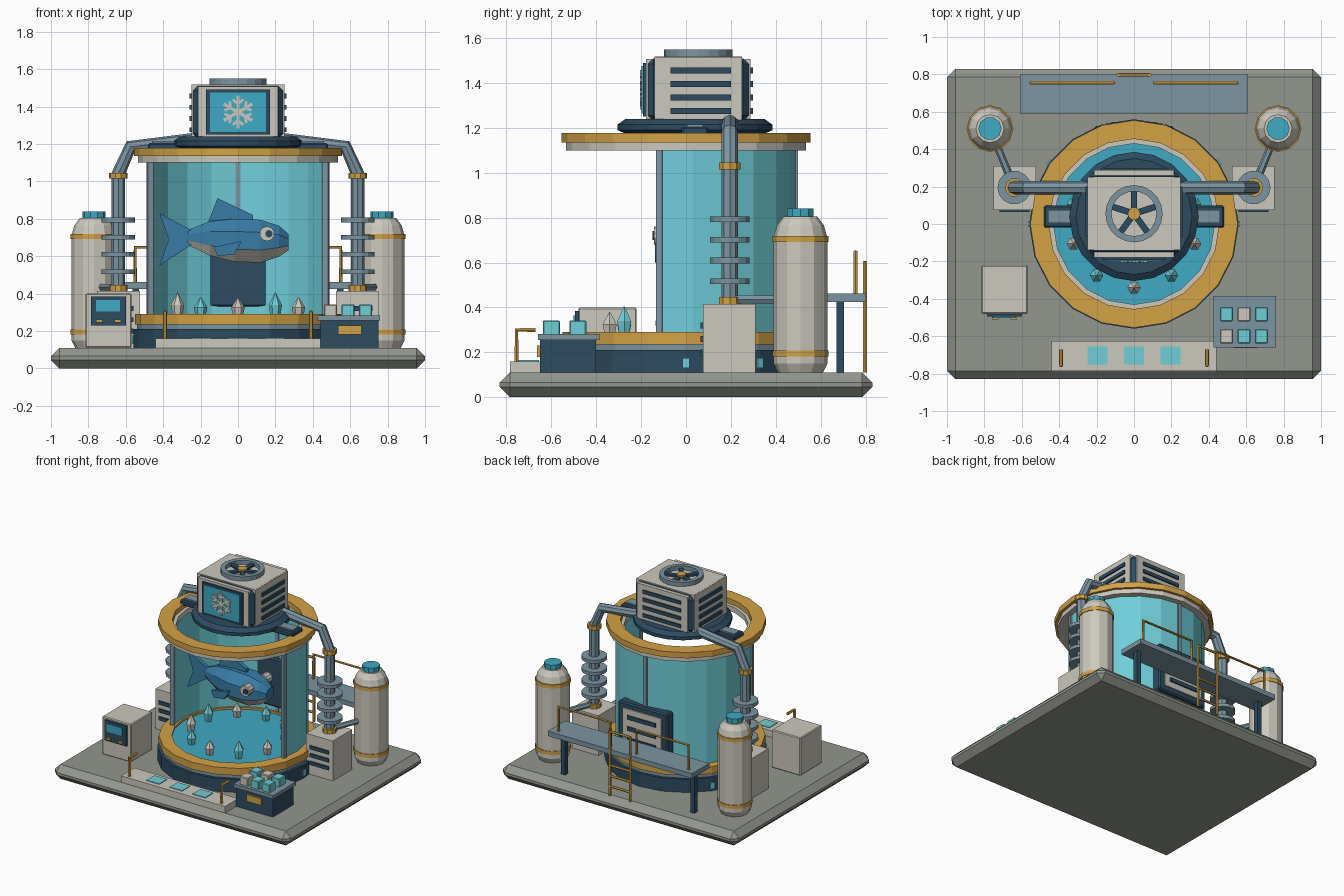
import bpy, bmesh, math
from mathutils import Vector, Matrix

if "Cube" in bpy.data.objects:
    bpy.data.objects.remove(bpy.data.objects["Cube"])

def mat(name, rgb):
    m = bpy.data.materials.new(name)
    m.diffuse_color = (*rgb, 1)
    m.use_nodes = True
    m.node_tree.nodes["Principled BSDF"].inputs["Base Color"].default_value = m.diffuse_color
    return m

STONE = mat("stone", (0.29, 0.31, 0.27))
CREAM = mat("cream", (0.60, 0.58, 0.51))
NAVY = mat("navy", (0.025, 0.07, 0.12))
STEEL = mat("steel", (0.20, 0.30, 0.36))
GOLD = mat("gold", (0.65, 0.36, 0.06))
GLASS = mat("glass", (0.16, 0.62, 0.70))
WATER = mat("water", (0.05, 0.40, 0.55))
BLUE = mat("fish_blue", (0.04, 0.20, 0.38))

def finish(name, bm, *mats):
    bmesh.ops.recalc_face_normals(bm, faces=bm.faces[:])
    me = bpy.data.meshes.new(name)
    bm.to_mesh(me)
    bm.free()
    for m in mats:
        me.materials.append(m)
    ob = bpy.data.objects.new(name, me)
    bpy.context.collection.objects.link(ob)
    return ob

def box(name, x, y, z, m, bevel=0.0, xf=None):
    """Box from (min, max) ranges, optionally chamfered and transformed."""
    bm = bmesh.new()
    bmesh.ops.create_cube(bm, size=1)
    for v in bm.verts:
        v.co = [(a + b) / 2 + c * (b - a) for (a, b), c in zip((x, y, z), v.co)]
    if bevel:
        bmesh.ops.bevel(bm, geom=bm.edges[:], offset=bevel, segments=1, affect='EDGES')
    if xf:
        bm.transform(xf)
    return finish(name, bm, m)

def lathe(name, profile, n, m, at=(0, 0), ring=False, arc=None):
    """Turn an (r, z) profile about z; ring closes the profile; arc is in degrees."""
    bm = bmesh.new()
    a0, a1 = arc or (0, 360)
    rows = []
    for i in range(n + 1 if arc else n):
        a = math.radians(a0 + (a1 - a0) * i / n)
        rows.append([bm.verts.new((at[0] + r * math.cos(a), at[1] + r * math.sin(a), z)) for r, z in profile])
    k = len(profile)
    for i in range(n):
        p, q = rows[i], rows[(i + 1) % len(rows)]
        for j in range(k if ring else k - 1):
            bm.faces.new((p[j], q[j], q[(j + 1) % k], p[(j + 1) % k]))
    if arc:
        bm.faces.new(rows[0])
        bm.faces.new(rows[-1])
    elif not ring:
        bm.faces.new([r[0] for r in rows])
        bm.faces.new([r[-1] for r in rows])
    return finish(name, bm, m)

def disc(name, at, z0, z1, r, n, m):
    return lathe(name, [(r, z0), (r, z1)], n, m, at)

def hoop(name, z0, z1, r0, r1, n, m, at=(0, 0), arc=None):
    return lathe(name, [(r0, z0), (r1, z0), (r1, z1), (r0, z1)], n, m, at, True, arc)

def pipe(name, pts, r, m, res=2):
    cu = bpy.data.curves.new(name, 'CURVE')
    cu.dimensions = '3D'
    cu.bevel_depth, cu.bevel_resolution, cu.use_fill_caps = r, res, True
    sp = cu.splines.new('POLY')
    sp.use_smooth = False
    sp.points.add(len(pts) - 1)
    for p, c in zip(sp.points, pts):
        p.co = (*c, 1)
    cu.materials.append(m)
    ob = bpy.data.objects.new(name, cu)
    bpy.context.collection.objects.link(ob)
    return ob

def plate(name, pts, y, t, m):
    """Flat outline in x, z given thickness along y."""
    bm = bmesh.new()
    a, b = [[bm.verts.new((x, y + s * t / 2, z)) for x, z in pts] for s in (-1, 1)]
    bm.faces.new(a)
    bm.faces.new(b)
    for i in range(len(pts)):
        j = (i + 1) % len(pts)
        bm.faces.new((a[i], a[j], b[j], b[i]))
    return finish(name, bm, m)

# Base slab
box("base_slab", (-1, 1), (-.83, .83), (0, .11), STONE, .045)

# Main tank: plinth, open-front glass, rims and posts
disc("tank_plinth", (0, 0), .11, .21, .56, 20, NAVY)
disc("plinth_step", (0, 0), .21, .235, .54, 20, STEEL)
hoop("lower_rim", .235, .29, .46, .55, 20, GOLD)
disc("tank_floor", (0, 0), .23, .275, .465, 20, WATER)
hoop("tank_glass", .28, 1.11, .475, .49, 12, GLASS, arc=(-14, 194))
hoop("upper_rim_lower", 1.1, 1.14, .43, .535, 20, CREAM)
hoop("upper_rim", 1.135, 1.178, .455, .555, 20, GOLD)
for a in (-14, 90, 194):
    rot = Matrix.Rotation(math.radians(a), 4, 'Z')
    box("tank_post", (.47, .50), (-.014, .014), (.28, 1.11), STEEL, xf=rot)
for a in (0, 36, 144, 180):
    rot = Matrix.Rotation(math.radians(a), 4, 'Z')
    box("plinth_light", (.53, .567), (-.016, .016), (.13, .175), GLASS, xf=rot)

# Crystals around the tank floor
for i in range(10):
    a = math.radians(198 + 36 * i)
    h = .1 + .025 * (i % 3 == 0)
    lathe("crystal", [(.024, .27), (.036, .27 + h * .55), (.002, .28 + h)], 6, (CREAM, GLASS)[i % 2],
          (.34 * math.cos(a), .34 * math.sin(a)))

# Fish: lofted octagonal body with pale belly
bm = bmesh.new()
loops = []
for x, zc, rz, ry in [(-.27, .70, .04, .02), (-.15, .695, .095, .08), (-.02, .685, .118, .125),
                      (.12, .68, .118, .125), (.22, .68, .085, .09), (.27, .675, .045, .05)]:
    loops.append([bm.verts.new((x, ry * math.cos(math.radians(22.5 + 45 * k)),
                                zc + 1.05 * rz * math.sin(math.radians(22.5 + 45 * k)))) for k in range(8)])
for p, q in zip(loops, loops[1:]):
    for k in range(8):
        f = bm.faces.new((p[k], p[(k + 1) % 8], q[(k + 1) % 8], q[k]))
        f.material_index = int(k in (4, 5, 6))
bm.faces.new(loops[0])
bm.faces.new(loops[-1])
finish("fish_body", bm, BLUE, CREAM)
plate("fish_tail", [(-.25, .74), (-.42, .83), (-.37, .69), (-.42, .55), (-.25, .66)], 0, .03, BLUE)
plate("fish_back_fin", [(-.16, .78), (-.11, .91), (.08, .82), (.08, .78)], 0, .03, BLUE)
for s in (-1, 1):
    plate("fish_side_fin", [(.02, .68), (-.13, .65), (-.11, .6), (-.02, .61)], s * .128, .02, BLUE)
    for nm, r, d, m in (("fish_eye", .04, .142, CREAM), ("fish_pupil", .02, .15, NAVY)):
        bm = bmesh.new()
        bmesh.ops.create_cone(bm, cap_ends=True, segments=10, radius1=r, radius2=r, depth=.06,
                              matrix=Matrix.Translation((.155 + (r < .03) * .01, s * (d - .03), .72))
                              @ Matrix.Rotation(math.pi / 2, 4, 'X'))
        finish(nm, bm, m)

# Cooling unit deck and bridge beam
C = (0, .04)
lathe("cooler_deck", [(.31, 1.175), (.345, 1.19), (.345, 1.215), (.31, 1.24)], 20, NAVY, C)
box("bridge_beam", (-.48, .48), (-.02, .10), (1.165, 1.205), NAVY, .008)
box("bridge_top", (-.46, .46), (.005, .075), (1.2, 1.215), STEEL)

# Cooling unit housing
box("cooler_housing", (-.24, .24), (-.17, .28), (1.23, 1.51), NAVY, .025)
box("cooler_roof", (-.24, .24), (-.14, .25), (1.48, 1.518), CREAM)
box("cooler_front_panel", (-.215, .215), (-.178, -.15), (1.24, 1.508), CREAM)
box("cooler_back_panel", (-.215, .215), (.26, .288), (1.24, 1.508), CREAM)
box("display_frame", (-.17, .17), (-.192, -.17), (1.25, 1.49), NAVY)
box("display_screen", (-.15, .15), (-.198, -.18), (1.265, 1.475), WATER)
for k in range(4):
    z = 1.276 + .06 * k
    box("back_louvre", (-.16, .16), (.28, .298), (z - .013, z + .013), NAVY)
for s in (-1, 1):
    box("cooler_side_panel", sorted((s * .2, s * .248)), (-.14, .25), (1.235, 1.517), CREAM)
    for k in range(4):
        z = 1.276 + .06 * k
        box("side_louvre", sorted((s * .24, s * .26)), (-.07, .2), (z - .013, z + .013), NAVY)

# Snowflake on the display
for k in range(6):
    turn = Matrix.Translation((0, 0, 1.37)) @ Matrix.Rotation(k * math.pi / 3, 4, 'Y')
    box("snowflake_arm", (-.009, .009), (-.206, -.19), (0, .088), CREAM, xf=turn)
    for s in (-1, 1):
        twig = turn @ Matrix.Translation((0, 0, .045)) @ Matrix.Rotation(s * .9, 4, 'Y')
        box("snowflake_twig", (-.007, .007), (-.205, -.19), (0, .036), CREAM, xf=twig)

# Roof fan
F = (0, .055)
hoop("fan_ring", 1.515, 1.55, .12, .153, 20, STEEL, F)
disc("fan_hub", F, 1.515, 1.547, .034, 10, GOLD)
for k in range(5):
    turn = Matrix.Translation((*F, 0)) @ Matrix.Rotation(k * math.tau / 5 + math.pi / 10, 4, 'Z')
    box("fan_blade", (.02, .125), (-.017, .017), (1.52, 1.535), NAVY, xf=turn)

# Mirrored side equipment: pump boxes, finned pipes, gas tanks
for s in (-1, 1):
    P, T = (s * .64, .195), (s * .77, .51)
    box("pump_box", sorted((s * .525, s * .75)), (.075, .31), (.11, .415), CREAM)
    for z in (.2, .26, .32):
        box("pump_vent", sorted((s * .56, s * .72)), (.064, .08), (z - .013, z + .013), NAVY)
    pipe("coolant_pipe", [(*P, .4), (*P, 1.04), (s * .575, .195, 1.185), (s * .22, .195, 1.225)], .036, STEEL)
    for z in (.43, 1.03):
        disc("pipe_collar", P, z - .016, z + .016, .05, 10, GOLD)
    for k in range(4):
        disc("cooling_fin", P, .505 + .092 * k, .53 + .092 * k, .09, 14, STEEL)
    lathe("gas_tank", [(.1, .11), (.12, .15), (.12, .71), (.105, .765), (.075, .805)], 12, CREAM, T)
    disc("gas_tank_cap", T, .8, .84, .062, 10, WATER)
    for z in (.195, .705):
        disc("gas_tank_band", T, z - .014, z + .014, .125, 12, GOLD)
    pipe("feed_pipe", [(*P, .435), (*T, .435)], .02, STEEL, 1)

# Control console
box("console", (-.815, -.57), (-.48, -.22), (.11, .4), CREAM, .006)
box("console_panel", (-.785, -.6), (-.495, -.47), (.23, .385), NAVY)
box("console_screen", (-.76, -.63), (-.502, -.48), (.305, .365), WATER)
for x in (-.76, -.66):
    box("console_button", (x, x + .035), (-.51, -.48), (.245, .262), GOLD)

# Ice crate
box("crate", (.44, .75), (-.65, -.4), (.11, .27), NAVY)
box("crate_rim", (.425, .76), (-.66, -.385), (.255, .282), STEEL)
box("crate_label", (.535, .66), (-.664, -.64), (.18, .23), GOLD)
for i in range(3):
    for j in range(2):
        x, y = .495 + .093 * i, -.6 + .118 * j
        box("ice_cube", (x - .035, x + .035), (y - .038, y + .038), (.27, .342), (CREAM, GLASS)[(i == 2) or (i + j) % 2], .005)

# Front step with lit pads and grab rails
box("front_step", (-.44, .44), (-.785, -.625), (.11, .16), CREAM)
for x in (-.195, 0, .195):
    box("step_pad", (x - .053, x + .053), (-.75, -.655), (.15, .165), GLASS)
for x in (-.39, .39):
    pipe("grab_rail", [(x, -.755, .15), (x, -.755, .3), (x, -.67, .3)], .011, GOLD, 1)

# Rear service panel
box("service_frame", (-.21, .21), (.45, .525), (.33, .7), NAVY, .01)
box("service_panel", (-.165, .165), (.5, .535), (.37, .66), CREAM)
for z in (.43, .515, .6):
    box("service_louvre", (-.12, .12), (.52, .545), (z - .015, z + .015), NAVY)

# Rear walkway, rails and ladder
box("walkway", (-.61, .61), (.59, .8), (.425, .462), STEEL)
for s in (-1, 1):
    box("walkway_leg", sorted((s * .53, s * .565)), (.67, .705), (.11, .43), NAVY)
    pipe("walkway_rail", [(s * .55, .755, .45), (s * .55, .755, .648), (s * .11, .755, .648), (s * .11, .755, .45)], .01, GOLD, 1)
    pipe("ladder_side", [(s * .085, .797, .11), (s * .085, .797, .605)], .01, GOLD, 1)
for z in (.18, .26, .34, .6):
    pipe("ladder_rung", [(-.085, .797, z), (.085, .797, z)], .009, GOLD, 1)
